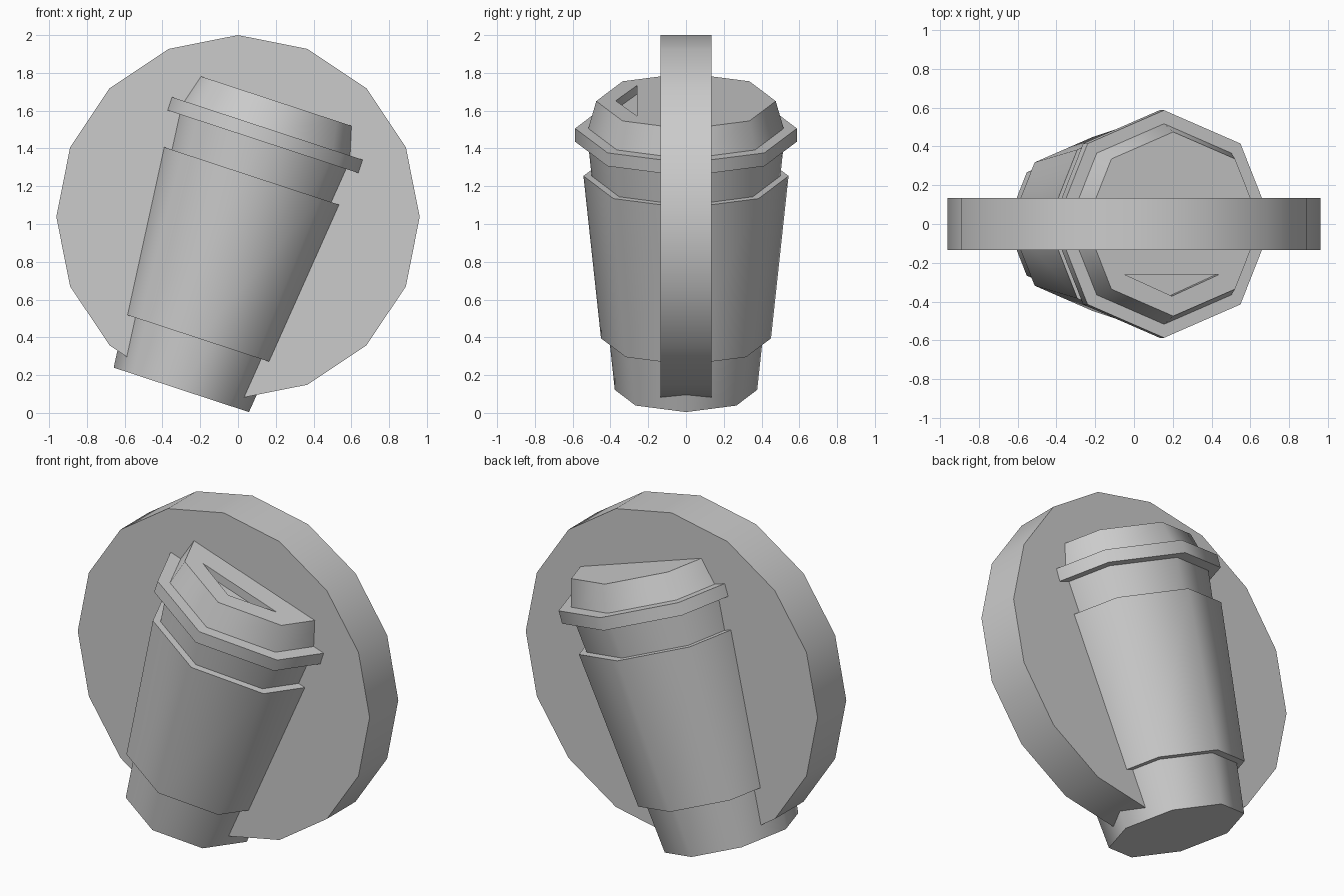
import bpy
import bmesh
from math import cos, sin, pi, radians
from mathutils import Matrix, Vector

cube = bpy.data.objects.get("Cube")
if cube:
    bpy.data.objects.remove(cube, do_unlink=True)

GREY = (0.6, 0.6, 0.6, 1.0)
grey = bpy.data.materials.new("light grey")
grey.use_nodes = True
grey.diffuse_color = GREY
grey.node_tree.nodes["Principled BSDF"].inputs["Base Color"].default_value = GREY

# The cup leans to its left about the depth axis
LEAN = Matrix.Translation((-0.30, 0, 0.122)) @ Matrix.Rotation(radians(18.2), 4, "Y")
UPRIGHT = Matrix.Translation((0, 0, 1.038)) @ Matrix.Rotation(radians(90), 4, "X")


def loft(name, loops, matrix):
    """Skin a closed solid through matching loops of points."""
    bm = bmesh.new()
    rings = [[bm.verts.new(p) for p in loop] for loop in loops]
    n = len(rings[0])
    for low, high in zip(rings, rings[1:]):
        for i in range(n):
            j = (i + 1) % n
            bm.faces.new((low[i], low[j], high[j], high[i]))
    bm.faces.new(rings[0][::-1])
    bm.faces.new(rings[-1])
    bmesh.ops.recalc_face_normals(bm, faces=bm.faces)
    bm.transform(matrix)
    mesh = bpy.data.meshes.new(name)
    bm.to_mesh(mesh)
    bm.free()
    mesh.materials.append(grey)
    obj = bpy.data.objects.new(name, mesh)
    bpy.context.collection.objects.link(obj)
    return obj


def turned(name, profile, sides, matrix):
    """Solid of revolution from (radius, height) pairs."""
    loops = [[Vector((r * cos(2 * pi * i / sides), r * sin(2 * pi * i / sides), h))
              for i in range(sides)] for r, h in profile]
    return loft(name, loops, matrix)


def select_only(obj):
    bpy.ops.object.select_all(action="DESELECT")
    obj.select_set(True)
    bpy.context.view_layer.objects.active = obj


# Round backing disc, standing upright
disc = turned("backing_disc", [(0.962, -0.135), (0.962, 0.135)], 16, UPRIGHT)

# Eight-sided cup, sleeve and lid
cup = turned("cup_body", [(0.377, 0), (0.52, 1.39)], 8, LEAN)
sleeve = turned("cup_sleeve", [(0.45, 0.287), (0.543, 1.192)], 8, LEAN)
rim = turned("lid_rim", [(0.587, 1.383), (0.587, 1.457)], 8, LEAN)
lid = turned("lid_top", [(0.522, 1.44), (0.475, 1.609)], 8, LEAN)

# Triangular drinking recess cut into the lid
triangle = [(-0.265, -0.26), (-0.007, -0.372), (0.25, -0.26)]
cutter = loft("recess_cutter", [[(x, y, h) for x, y in triangle] for h in (1.56, 1.7)], LEAN)
cutter.hide_render = True
cut = lid.modifiers.new("recess", "BOOLEAN")
cut.operation = "DIFFERENCE"
cut.solver = "EXACT"
cut.object = cutter
select_only(lid)
bpy.ops.object.modifier_apply(modifier=cut.name)
bpy.data.objects.remove(cutter, do_unlink=True)

# Soft sides, crisp rims
for part in (disc, cup, sleeve, rim, lid):
    select_only(part)
    bpy.ops.object.shade_smooth_by_angle(angle=radians(50))
